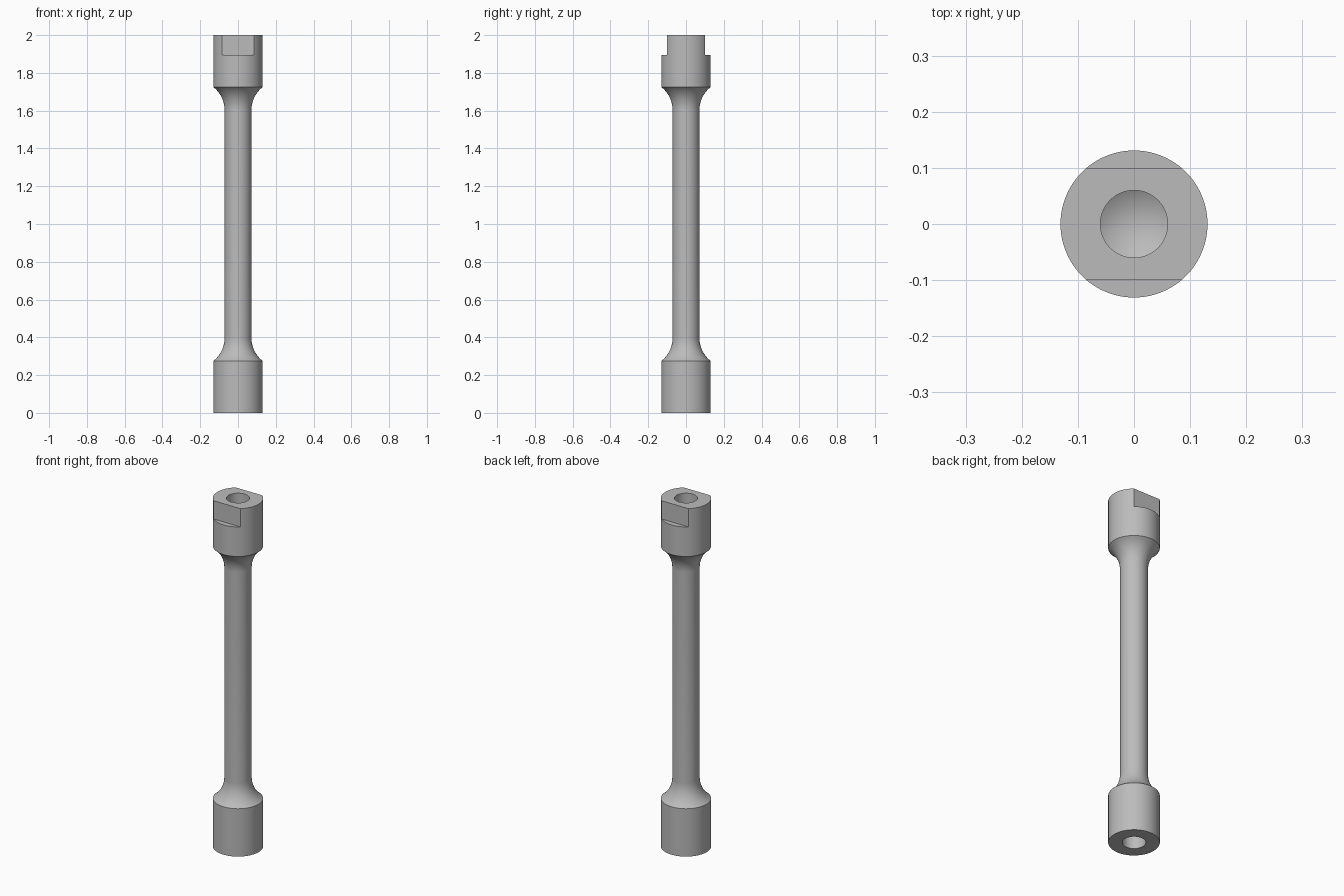
import bpy, bmesh, math

cube = bpy.data.objects.get("Cube")
if cube:
    bpy.data.objects.remove(cube, do_unlink=True)

# Material
steel = bpy.data.materials.new("plain grey steel")
steel.use_nodes = True
grey = (0.5, 0.5, 0.5, 1)
steel.diffuse_color = grey
steel.node_tree.nodes["Principled BSDF"].inputs["Base Color"].default_value = grey

HEAD_R, SHAFT_R, HOLE_R = 0.131, 0.0715, 0.06
HEAD_H, FILLET_END, HOLE_DEPTH, TIP = 0.275, 0.395, 0.21, 0.036
FLAT_Y, FLAT_Z = 0.1, 1.895
SIDES, STEPS = 96, 12

# Lower half profile: drilled hole, head, then concave fillet into the shaft
half = [(0, HOLE_DEPTH + TIP), (HOLE_R, HOLE_DEPTH), (HOLE_R, 0), (HEAD_R, 0)]
rise, run = FILLET_END - HEAD_H, HEAD_R - SHAFT_R
radius = (rise ** 2 + run ** 2) / (2 * run)
sweep = math.asin(rise / radius)
for i in range(STEPS + 1):
    a = sweep * (1 - i / STEPS)
    half.append((SHAFT_R + radius * (1 - math.cos(a)), FILLET_END - radius * math.sin(a)))
profile = half + [(r, 2 - z) for r, z in reversed(half)]

# Revolved bar
bm = bmesh.new()
verts = [bm.verts.new((r, 0, z)) for r, z in profile]
edges = [bm.edges.new(pair) for pair in zip(verts, verts[1:])]
bmesh.ops.spin(bm, geom=verts + edges, cent=(0, 0, 0), axis=(0, 0, 1),
               angle=math.tau, steps=SIDES, use_duplicate=False)
bmesh.ops.remove_doubles(bm, verts=bm.verts, dist=0.0001)
bmesh.ops.recalc_face_normals(bm, faces=bm.faces)
mesh = bpy.data.meshes.new("bar")
bm.to_mesh(mesh)
bm.free()
mesh.materials.append(steel)
bar = bpy.data.objects.new("tensile_bar", mesh)
bpy.context.collection.objects.link(bar)
bpy.context.view_layer.objects.active = bar

# Wrench flats on the front and back of the upper head
for name, side in (("front", -1), ("back", 1)):
    bpy.ops.mesh.primitive_cube_add(size=1, location=(0, side * (FLAT_Y + 0.1), FLAT_Z + 0.1))
    cutter = bpy.context.object
    cutter.name = name + "_flat_cutter"
    cutter.scale = (0.5, 0.2, 0.2 + 0.0)
    cutter.data.materials.append(steel)
    cutter.hide_render = True
    cut = bar.modifiers.new(name + "_flat", "BOOLEAN")
    cut.operation, cut.solver, cut.object = "DIFFERENCE", "EXACT", cutter
    bpy.context.view_layer.objects.active = bar
    bpy.ops.object.modifier_apply(modifier=cut.name)
    bpy.data.objects.remove(cutter, do_unlink=True)

# Smooth curved walls, sharp machined edges
bpy.ops.object.select_all(action="DESELECT")
bar.select_set(True)
bpy.context.view_layer.objects.active = bar
bpy.ops.object.shade_smooth_by_angle(angle=math.radians(30))
